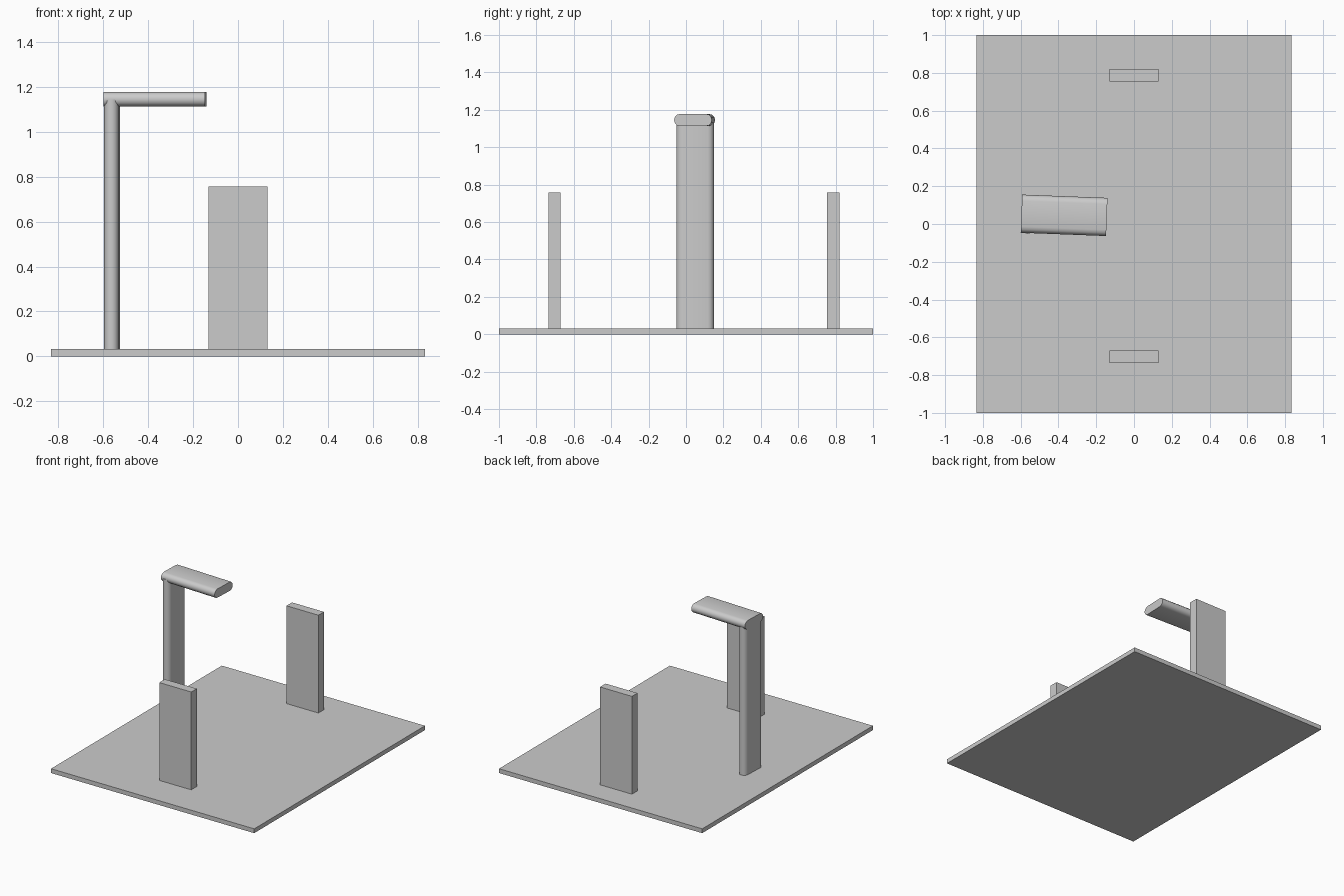
import bpy, bmesh
from math import pi, cos, sin, radians
from mathutils import Matrix, Vector

if "Cube" in bpy.data.objects:
    bpy.data.objects.remove(bpy.data.objects["Cube"])

SEG = 6                    # facets per rounded edge
TILT = radians(-2.2)       # slight twist of the stand
THICK, WIDTH = 0.065, 0.202


def finish(name, bm):
    bmesh.ops.recalc_face_normals(bm, faces=bm.faces)
    mesh = bpy.data.meshes.new(name)
    bm.to_mesh(mesh)
    bm.free()
    ob = bpy.data.objects.new(name, mesh)
    bpy.context.collection.objects.link(ob)
    return ob


def box(name, lo, hi):
    lo, hi = Vector(lo), Vector(hi)
    bm = bmesh.new()
    bmesh.ops.create_cube(bm, size=1, matrix=Matrix.Translation((lo + hi) / 2)
                          @ Matrix.Diagonal((*(hi - lo), 1)))
    return finish(name, bm)


def rounded_bar(name, length, matrix):
    """Bar with a pill-shaped section (thin in x, wide in y) extruded along z."""
    r, half = THICK / 2, WIDTH / 2 - THICK / 2
    bm = bmesh.new()
    ring = []
    for side, start in ((1, 0), (-1, pi)):
        for i in range(SEG + 1):
            a = start + pi * i / SEG
            ring.append(bm.verts.new((r * cos(a), side * half + r * sin(a), 0)))
    face = bm.faces.new(ring)
    ext = bmesh.ops.extrude_face_region(bm, geom=[face])
    top = [v for v in ext["geom"] if isinstance(v, bmesh.types.BMVert)]
    bmesh.ops.translate(bm, verts=top, vec=(0, 0, length))
    bmesh.ops.transform(bm, matrix=matrix, verts=bm.verts)
    ob = finish(name, bm)
    bpy.context.view_layer.objects.active = ob
    ob.select_set(True)
    bpy.ops.object.shade_smooth_by_angle(angle=radians(35))
    ob.select_set(False)
    return ob


# Base plate
box("base_plate", (-0.833, -1, 0), (0.833, 1, 0.032))

# Upright panels
for name, y in (("front_panel", -0.735), ("back_panel", 0.755)):
    box(name, (-0.131, y, 0.032), (0.131, y + 0.065, 0.757))

# Stand: post and overhanging arm
twist = Matrix.Rotation(TILT, 4, 'Z')
rounded_bar("stand_post", 1.113, Matrix.Translation((-0.561, 0.049, 0.032)) @ twist)
rounded_bar("stand_arm", 0.452, Matrix.Translation((-0.370, 0.046, 1.1455)) @ twist
            @ Matrix.Translation((-0.226, 0, 0)) @ Matrix.Rotation(pi / 2, 4, 'Y'))
